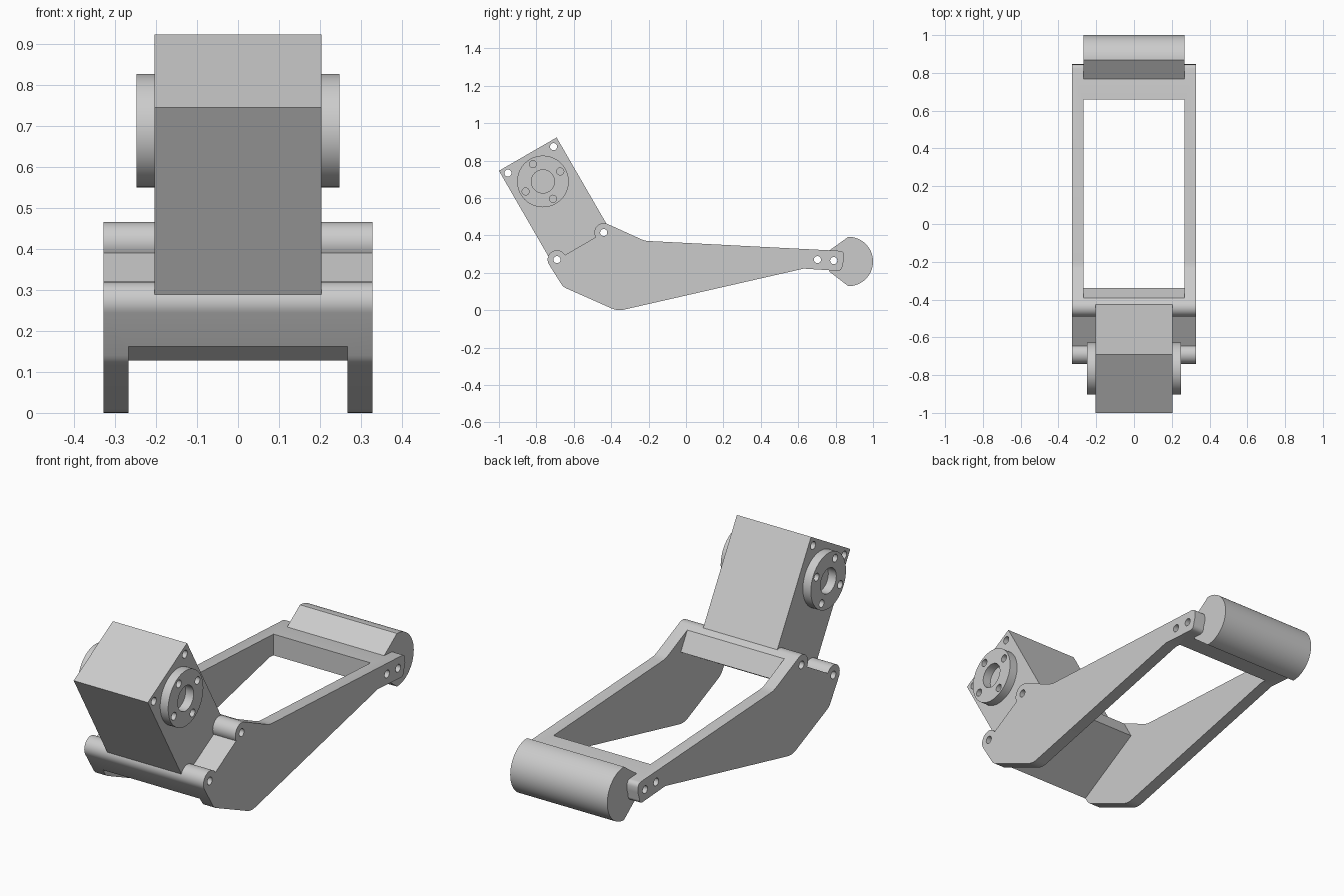
import bpy, bmesh
from math import cos, sin, radians

if "Cube" in bpy.data.objects:
    bpy.data.objects.remove(bpy.data.objects["Cube"])


def arc(cy, cz, r, a0, a1, n):
    """Points on an arc in the side (y, z) plane."""
    step = radians(a1 - a0) / n
    return [(cy + r * cos(radians(a0) + i * step), cz + r * sin(radians(a0) + i * step))
            for i in range(n + 1)]


def circle(cy, cz, r, n=32):
    return arc(cy, cz, r, 0, 360, n)[:-1]


def extrude(name, profile, x0, x1):
    """Solid made by sweeping a side profile from x0 to x1."""
    bm = bmesh.new()
    face = bm.faces.new([bm.verts.new((x0, y, z)) for y, z in profile])
    new = bmesh.ops.extrude_face_region(bm, geom=[face])["geom"]
    bmesh.ops.translate(bm, vec=(x1 - x0, 0, 0),
                        verts=[g for g in new if isinstance(g, bmesh.types.BMVert)])
    bmesh.ops.recalc_face_normals(bm, faces=bm.faces)
    mesh = bpy.data.meshes.new(name)
    bm.to_mesh(mesh)
    bm.free()
    ob = bpy.data.objects.new(name, mesh)
    bpy.context.collection.objects.link(ob)
    return ob


def activate(ob):
    bpy.ops.object.select_all(action='DESELECT')
    bpy.context.view_layer.objects.active = ob
    ob.select_set(True)


def cut(ob, profile, x0=-0.5, x1=0.5):
    """Remove a swept profile from an object."""
    cutter = extrude("cutter", profile, x0, x1)
    cutter.hide_render = True
    activate(ob)
    mod = ob.modifiers.new("cut", 'BOOLEAN')
    mod.operation, mod.solver, mod.object = 'DIFFERENCE', 'EXACT', cutter
    bpy.ops.object.modifier_apply(modifier=mod.name)
    bpy.data.objects.remove(cutter)


def smooth(ob):
    activate(ob)
    bpy.ops.object.shade_smooth_by_angle(angle=radians(25))


LOW_PIN, HIGH_PIN = (-0.69, 0.27), (-0.44, 0.415)
HOLE = 0.019

# Leg bracket: one side outline across the full width
outline = arc(*LOW_PIN, 0.05, 30, 211, 16)
outline += arc(-0.615, 0.172, 0.061, 211, 244, 4)
outline += arc(-0.355, 0.105, 0.105, 244, 283, 6)
outline += [(0.63, 0.222), (0.80, 0.211)]
outline += arc(0.812, 0.234, 0.024, -85, 12, 5)
outline += [(0.846, 0.27)] + arc(0.822, 0.294, 0.023, 0, 87, 5)
outline += [(-0.19, 0.369), (-0.215, 0.371), (-0.235, 0.377)]
outline += arc(*HIGH_PIN, 0.05, 66, 210, 14)
bracket = extrude("leg_bracket", outline, -0.328, 0.328)

# Opening between the side plates, leaving the tilted mount plate and end bar
cut(bracket, [(-0.762, 0.115), (-0.34, 0.358), (-0.39, 0.445), (-0.45, 0.549),
              (0.66, 0.55), (0.66, -0.1), (-0.762, -0.1)], -0.267, 0.267)

# Rounded foot at the far end
foot = extrude("foot_pad", [(0.765, 0.318)] + arc(0.868, 0.26, 0.132, 90, -90, 40)[::1]
               + [(0.768, 0.205)], -0.267, 0.267)

# Motor box, tilted by 30 degrees and sunk into the mount plate
cy, cz, w, h = -1.0, 0.745, 0.356, 0.60
c, s = cos(radians(30)), sin(radians(30))
motor = extrude("motor_box", [(cy, cz), (cy + w * c, cz + w * s),
                              (cy + w * c + h * s, cz + w * s - h * c),
                              (cy + h * s, cz - h * c)], -0.204, 0.204)

# Bolt holes through the parts
for y, z in (LOW_PIN, HIGH_PIN):
    cut(bracket, circle(y, z, HOLE, 24))
    cut(motor, circle(y, z, HOLE, 24))
for y, z in ((-0.952, 0.733), (-0.708, 0.874)):
    cut(motor, circle(y, z, HOLE, 24))
cut(bracket, circle(0.703, 0.27, HOLE, 24))
for ob in (bracket, foot):
    cut(ob, circle(0.79, 0.265, HOLE, 24))

# Drive discs on both sides of the motor
hy, hz = -0.765, 0.688
disc = extrude("drive_disc", circle(hy, hz, 0.138, 64), 0.203, 0.248)
cut(disc, circle(hy, hz, 0.062, 40))
for k in range(4):
    a = radians(30 + 90 * k)
    cut(disc, circle(hy + 0.107 * cos(a), hz + 0.107 * sin(a), HOLE, 24))
disc.modifiers.new("both_sides", 'MIRROR').use_axis[0] = True

for ob in (bracket, foot, motor, disc):
    smooth(ob)
